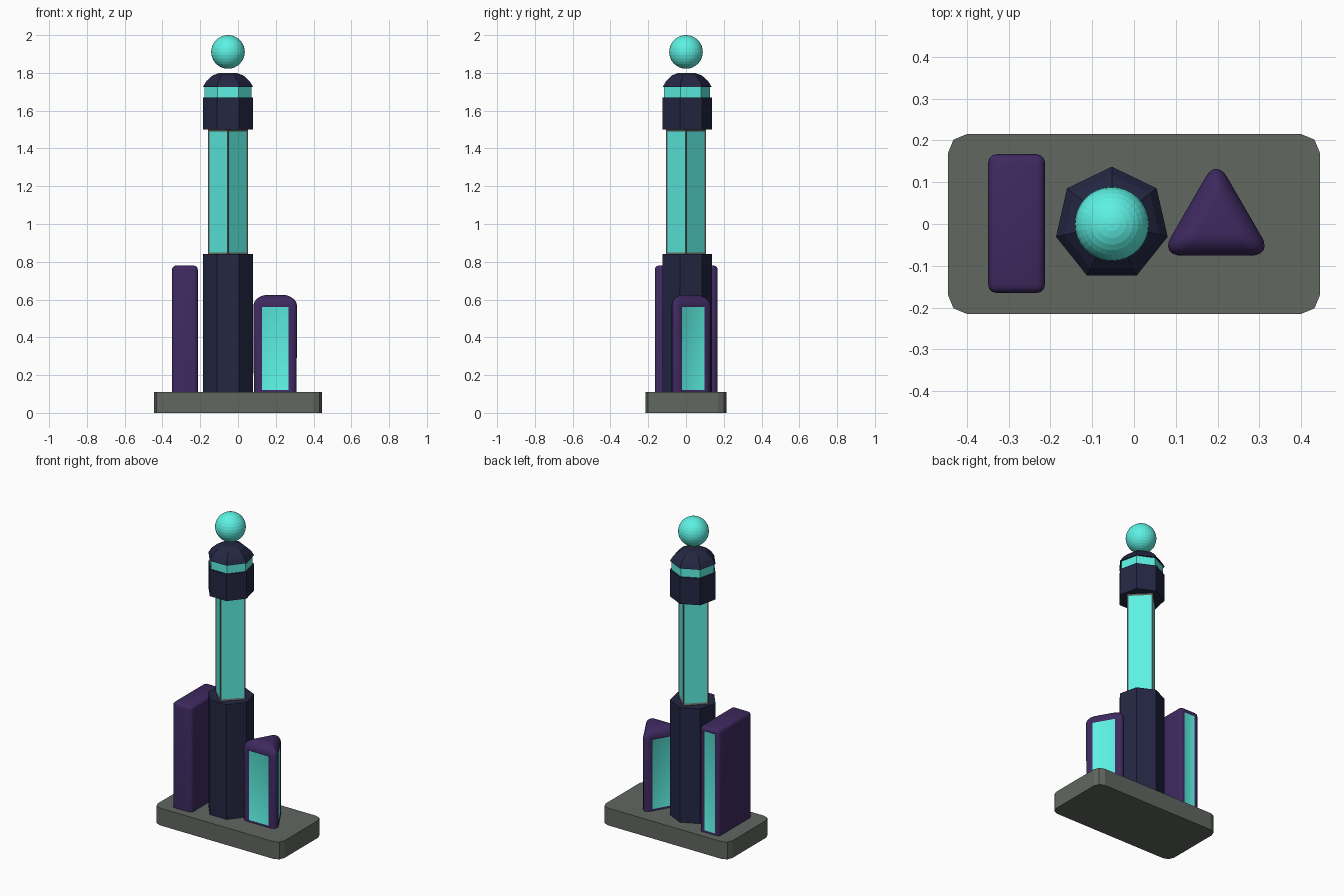
import bpy, bmesh, math
from mathutils import Vector

if "Cube" in bpy.data.objects:
    bpy.data.objects.remove(bpy.data.objects["Cube"])


def material(name, rgb):
    m = bpy.data.materials.new(name)
    m.diffuse_color = (*rgb, 1)
    m.use_nodes = True
    m.node_tree.nodes["Principled BSDF"].inputs["Base Color"].default_value = m.diffuse_color
    return m


STONE = material("stone", (0.12, 0.135, 0.12))
NAVY = material("navy", (0.017, 0.02, 0.055))
PURPLE = material("purple", (0.048, 0.022, 0.115))
TEAL = material("teal", (0.11, 0.88, 0.77))


def finish(name, bm, mats, smooth=False):
    bmesh.ops.recalc_face_normals(bm, faces=bm.faces)
    mesh = bpy.data.meshes.new(name)
    bm.to_mesh(mesh)
    bm.free()
    ob = bpy.data.objects.new(name, mesh)
    bpy.context.collection.objects.link(ob)
    for m in mats:
        mesh.materials.append(m)
    if smooth:
        bpy.ops.object.select_all(action='DESELECT')
        ob.select_set(True)
        bpy.context.view_layer.objects.active = ob
        bpy.ops.object.shade_smooth_by_angle(angle=math.radians(35))
    return ob


def ring(cx, cy, r, sides, start=90):
    angles = [math.radians(start + 360 * i / sides) for i in range(sides)]
    return [(cx + r * math.cos(a), cy + r * math.sin(a)) for a in angles]


def rect(x0, x1, y0, y1):
    return [(x0, y0), (x1, y0), (x1, y1), (x0, y1)]


def loft(sections):
    """Stack outlines [(points, z), ...] into a closed solid."""
    bm = bmesh.new()
    rows = [[bm.verts.new((x, y, z)) for x, y in pts] for pts, z in sections]
    n = len(rows[0])
    for a, b in zip(rows, rows[1:]):
        for i in range(n):
            j = (i + 1) % n
            bm.faces.new((a[i], a[j], b[j], b[i]))
    bm.faces.new(rows[0][::-1])
    bm.faces.new(rows[-1])
    bm.normal_update()
    return bm


def bevel(bm, offset, segments, top=True):
    """Round the upright edges and, optionally, the top rim."""
    zmax = max(v.co.z for v in bm.verts)
    edges = []
    for e in bm.edges:
        a, b = (v.co.z for v in e.verts)
        if abs(a - b) > 1e-5 or (top and a > zmax - 1e-5):
            edges.append(e)
    bmesh.ops.bevel(bm, geom=edges, offset=offset, segments=segments,
                    profile=0.5, affect='EDGES')
    bm.normal_update()


def inset_panels(bm, directions, border=0.01, depth=-0.004):
    """Sink a coloured panel into the main face in each direction."""
    for d in directions:
        d = Vector(d).normalized()
        face = max((f for f in bm.faces if f.normal.dot(d) > 0.99),
                   key=lambda f: f.calc_area())
        bmesh.ops.inset_individual(bm, faces=[face], thickness=border,
                                   depth=depth, use_even_offset=True)
        face.material_index = 1


def compass(start, count):
    return [(*p, 0) for p in ring(0, 0, 1, count, start)]


# Base plinth
bm = loft([(rect(-0.445, 0.445, -0.215, 0.215), 0),
           (rect(-0.445, 0.445, -0.215, 0.215), 0.11)])
bevel(bm, 0.045, 2, top=False)
finish("base", bm, [STONE])

# Seven-sided tower sections
CX = -0.053


def tower_part(name, profile, mat):
    finish(name, loft([(ring(CX, 0, r, 7), z) for r, z in profile]), [mat])


tower_part("tower_shaft", [(0.137, 0.11), (0.137, 0.84)], NAVY)
tower_part("tower_head", [(0.137, 1.5), (0.137, 1.67)], NAVY)
tower_part("light_band", [(0.128, 1.67), (0.128, 1.725)], TEAL)
tower_part("tower_cap", [(0.137, 1.725), (0.117, 1.757),
                         (0.083, 1.787), (0.045, 1.80)], NAVY)

# Four-sided lantern with framed panes
bm = loft([(ring(CX, 0, 0.107, 4), 0.84), (ring(CX, 0, 0.107, 4), 1.5)])
inset_panels(bm, compass(45, 4))
finish("lantern", bm, [STONE, TEAL])

# Floating orb
bm = bmesh.new()
bmesh.ops.create_uvsphere(bm, u_segments=32, v_segments=16, radius=0.089)
bmesh.ops.translate(bm, verts=bm.verts, vec=(CX, 0, 1.911))
finish("orb", bm, [TEAL])

# Tall slab with a panel on its back face
outline = rect(-0.349, -0.213, -0.165, 0.167)
bm = loft([(outline, 0.11), (outline, 0.78)])
bevel(bm, 0.02, 3)
inset_panels(bm, [(0, 1, 0)])
finish("tall_slab", bm, [PURPLE, TEAL], smooth=True)

# Rounded triangular block with a panel on every side
outline = ring(0.197, 0.002, 0.155, 3)
bm = loft([(outline, 0.11), (outline, 0.625)])
bevel(bm, 0.055, 6)
inset_panels(bm, compass(-90, 3))
finish("triangle_block", bm, [PURPLE, TEAL], smooth=True)
